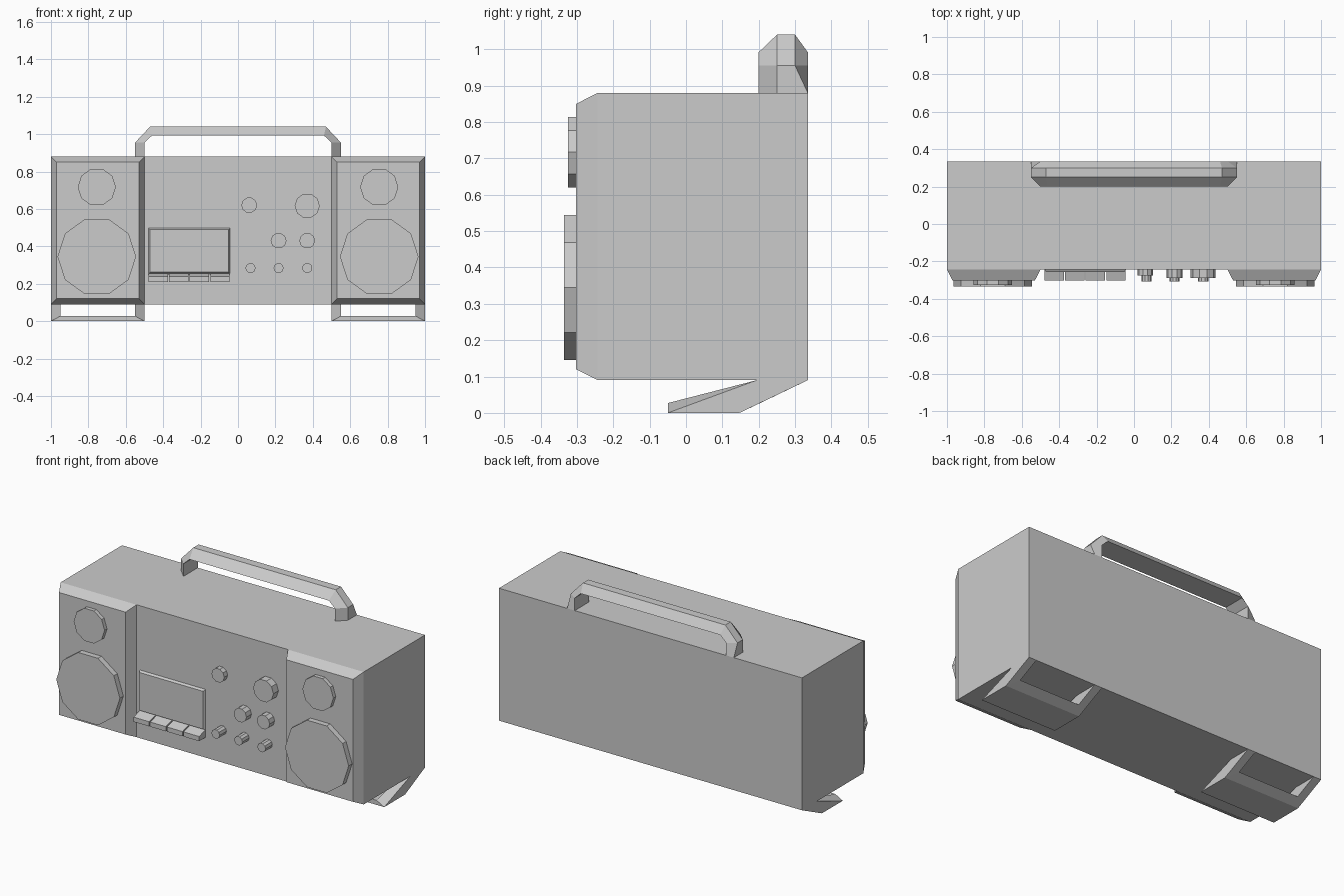
import bpy, bmesh, math

if "Cube" in bpy.data.objects:
    bpy.data.objects.remove(bpy.data.objects["Cube"])


def loft(name, rings):
    """Skin a list of equal-sized closed rings and cap both ends."""
    bm = bmesh.new()
    vs = [[bm.verts.new(p) for p in r] for r in rings]
    n = len(rings[0])
    for a, b in zip(vs, vs[1:]):
        for i in range(n):
            j = (i + 1) % n
            bm.faces.new((a[i], a[j], b[j], b[i]))
    bm.faces.new(vs[0])
    bm.faces.new(vs[-1])
    bmesh.ops.recalc_face_normals(bm, faces=bm.faces)
    me = bpy.data.meshes.new(name)
    bm.to_mesh(me)
    bm.free()
    ob = bpy.data.objects.new(name, me)
    bpy.context.collection.objects.link(ob)
    return ob


def rect(x0, x1, z0, z1, y, inset=0.0):
    return [(x0 + inset, y, z0 + inset), (x1 - inset, y, z0 + inset),
            (x1 - inset, y, z1 - inset), (x0 + inset, y, z1 - inset)]


def disc(name, x, z, r, y_back, y_front, sides=10):
    def ring(y):
        return [(x + r * math.cos(2 * math.pi * i / sides), y,
                 z + r * math.sin(2 * math.pi * i / sides)) for i in range(sides)]
    return loft(name, [ring(y_back), ring(y_front)])


FRONT = -0.243   # centre panel plane
BAFFLE = -0.302  # speaker panel plane
BACK = 0.335

# Main case
loft("case", [rect(-1, 1, 0.09, 0.88, BACK), rect(-1, 1, 0.09, 0.88, FRONT)])

for side, s in (("left", -1), ("right", 1)):
    x0, x1 = sorted((s * 0.5, s))
    # Bevelled speaker panel
    loft(side + "_speaker_panel", [rect(x0, x1, 0.09, 0.88, FRONT),
                                   rect(x0, x1, 0.09, 0.88, BAFFLE, 0.03)])
    # Woofer and tweeter
    disc(side + "_woofer", s * 0.755, 0.345, 0.21, BAFFLE, -0.335)
    disc(side + "_tweeter", s * 0.755, 0.717, 0.102, BAFFLE, -0.325)

    # Tilted U-shaped foot: each ring is outer front, outer back, inner back, inner front
    xo, xi, c = 0.25, 0.20, s * 0.75
    rings = []
    for m, low in ((-1, False), (-1, True), (1, True), (1, False)):
        a, b = c + m * xo, c + m * xi
        if low:
            rings.append([(a, -0.05, 0), (a, 0.147, 0), (b, 0.204, 0.027), (b, -0.05, 0.027)])
        else:
            rings.append([(a, 0.195, 0.09), (a, BACK, 0.09), (b, BACK, 0.09), (b, 0.195, 0.09)])
    loft(side + "_foot", rings)

# Carrying handle: each ring is inner front, outer front, outer back, inner back
def handle_ring(xi, zi, xo, zo, yb):
    return [(xi, 0.2, zi), (xo, 0.25, zo), (xo, yb, zo), (xi, BACK, zi)]

stations = [(0.5, 0.88, 0.55, 0.88, BACK), (0.5, 0.955, 0.55, 0.955, 0.30),
            (0.46, 0.992, 0.47, 1.04, 0.30)]
half = [handle_ring(*st) for st in stations]
other = [[(-x, y, z) for x, y, z in r] for r in reversed(half)]
loft("handle", half + other)

# Cassette door
loft("cassette_door", [rect(-0.478, -0.043, 0.255, 0.497, FRONT),
                       rect(-0.478, -0.043, 0.255, 0.497, -0.257, 0.008)])

# Cassette keys with sloping tops
for i in range(4):
    x0 = -0.478 + i * 0.11
    prof = [(FRONT, 0.21), (-0.302, 0.21), (-0.302, 0.238), (FRONT, 0.255)]
    loft(f"cassette_key_{i + 1}", [[(x, y, z) for y, z in prof] for x in (x0, x0 + 0.103)])

# Control knobs: x, z, radius, front y
knobs = [(0.06, 0.62, 0.042, -0.275), (0.37, 0.617, 0.067, -0.29),
         (0.217, 0.43, 0.042, -0.29), (0.37, 0.43, 0.042, -0.29),
         (0.067, 0.284, 0.027, -0.307), (0.217, 0.284, 0.027, -0.307),
         (0.37, 0.284, 0.027, -0.307)]
for i, (x, z, r, y) in enumerate(knobs):
    disc(f"knob_{i + 1}", x, z, r, FRONT, y)
